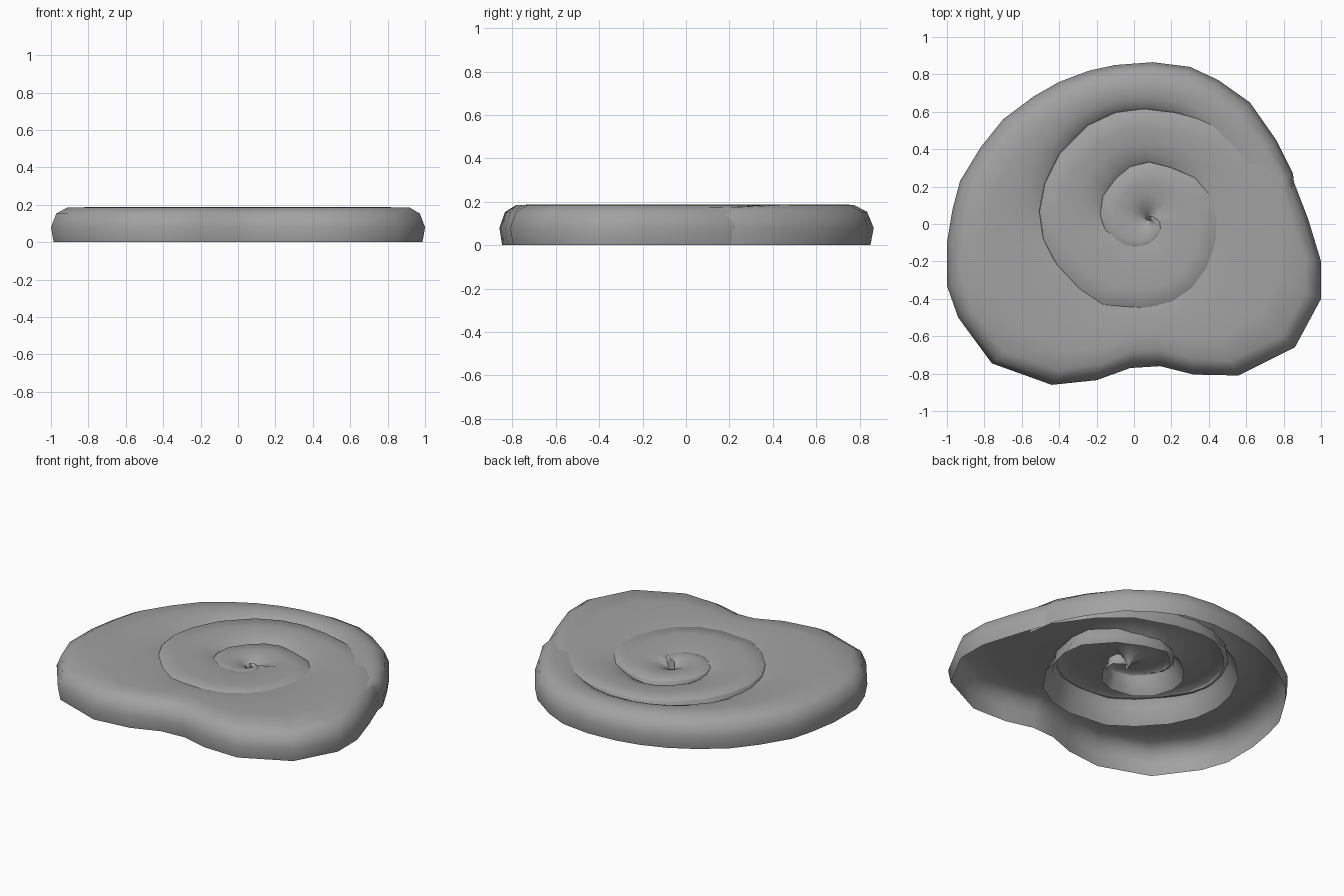
import bpy, math
from math import radians, pi

if "Cube" in bpy.data.objects:
    bpy.data.objects.remove(bpy.data.objects["Cube"])

CX, CY = 0.08, 0.02

# outer edge of the coil: from the tucked-in start on the right, around the
# outside, then winding inwards to the middle
EDGE = [(.87, .09), (.85, .27), (.76, .45), (.62, .65), (.45, .77), (.30, .84), (.10, .865),
        (-.10, .85), (-.24, .82), (-.40, .76), (-.54, .68), (-.70, .56), (-.82, .41),
        (-.93, .23), (-.97, .08), (-1, -.1), (-1, -.33), (-.94, -.50), (-.76, -.745),
        (-.44, -.86), (-.20, -.835), (-.02, -.77), (.14, -.76), (.32, -.805),
        (.56, -.81), (.86, -.66), (1, -.40), (1, -.20), (.93, .03), (.845, .25),
        (.65, .44), (.45, .54), (.22, .60), (.05, .62), (-.10, .60), (-.25, .53),
        (-.40, .38), (-.48, .22), (-.51, .07), (-.49, -.08), (-.42, -.22), (-.30, -.35),
        (-.17, -.44), (.06, -.46), (.20, -.43), (.33, -.345), (.43, -.20), (.47, 0),
        (.455, .12), (.33, .25), (.20, .305), (.08, .335), (-.02, .31), (-.10, .245),
        (-.17, .15), (-.185, .05), (-.155, -.06), (-.085, -.125), (.02, -.15), (.10, -.125),
        (.155, -.05), (.145, .01), (.10, .04), (.06, .03)]

# unroll the edge into growing angle / radius pairs
polar = []
for x, y in EDGE:
    a = math.atan2(y - CY, x - CX)
    while polar and a < polar[-1][0] - 0.2:
        a += 2 * pi
    polar.append((a, math.hypot(x - CX, y - CY)))


def radius(a):
    for (a0, r0), (a1, r1) in zip(polar, polar[1:]):
        if a0 <= a <= a1:
            return r0 + (r1 - r0) * (a - a0) / max(a1 - a0, 1e-6)
    return 0.0


def ramp(v, lo, hi):
    t = min(1, max(0, (v - lo) / (hi - lo)))
    return t * t * (3 - 2 * t)


verts, faces = [], []
for i, (a, r) in enumerate(polar):
    early = 1 - ramp(a, 0.5, 1.4)                     # start of the outer turn
    inner = max(radius(a + 2 * pi) - 0.03 - 0.09 * early, 0.0)
    w = max(r - inner, 0.02)
    inside = ramp(a, 2 * pi + 0.1, 2 * pi + 1.2)      # 0 on outer turn, 1 on inner turns
    k = min(1, w / 0.25) * (1 - 0.85 * inside)        # size of the rounded shoulder
    # tops sink gently towards the middle
    top = 0.188 - 0.006 * inside - 0.018 * ramp(a, 3 * pi, 5 * pi) - 0.013 * (1 - ramp(a, 0.1, 0.7))
    foot = 0.03 * inside + 0.06 * ramp(a, 4.6 * pi, 6 * pi)
    flare = 0.06 * inside * min(1, r / 0.2)
    dip = (0.012 + 0.045 * max(0, math.cos(a - radians(115)))) * min(1, w / 0.2) * (1 - early)
    if inner == 0:
        dip += 0.02
    # cross-section: outer wall, shoulder, flat top, dip under the next turn
    prof = [(0.015 * k - flare, foot), (0, 0.08 + 0.04 * inside),
            (0.03 * k, top - 0.035 * (1 - 0.7 * inside)), (0.09 * k, top - 0.003)]
    s = prof[-1][0]
    for t, d in ((0.3, 0), (0.55, 0.1), (0.75, 0.4), (0.9, 0.85), (1.0, 1.3)):
        prof.append((s + (w - s) * t, top - dip * d))
    for d, z in prof:
        verts.append((CX + (r - d) * math.cos(a), CY + (r - d) * math.sin(a), z))
    n = len(prof)
    if i:
        for j in range(n - 1):
            b = i * n + j
            faces.append((b - n, b, b + 1, b - n + 1))

mesh = bpy.data.meshes.new("spiral_coil")
mesh.from_pydata(verts, [], faces)
mesh.update()
coil = bpy.data.objects.new("spiral_coil", mesh)
bpy.context.collection.objects.link(coil)

# darker grey surface
grey = bpy.data.materials.new("mid_grey")
grey.diffuse_color = (0.36, 0.36, 0.36, 1)
grey.use_nodes = True
grey.node_tree.nodes["Principled BSDF"].inputs["Base Color"].default_value = grey.diffuse_color
mesh.materials.append(grey)

bpy.context.view_layer.objects.active = coil
coil.select_set(True)
bpy.ops.object.shade_smooth_by_angle(angle=radians(65))
